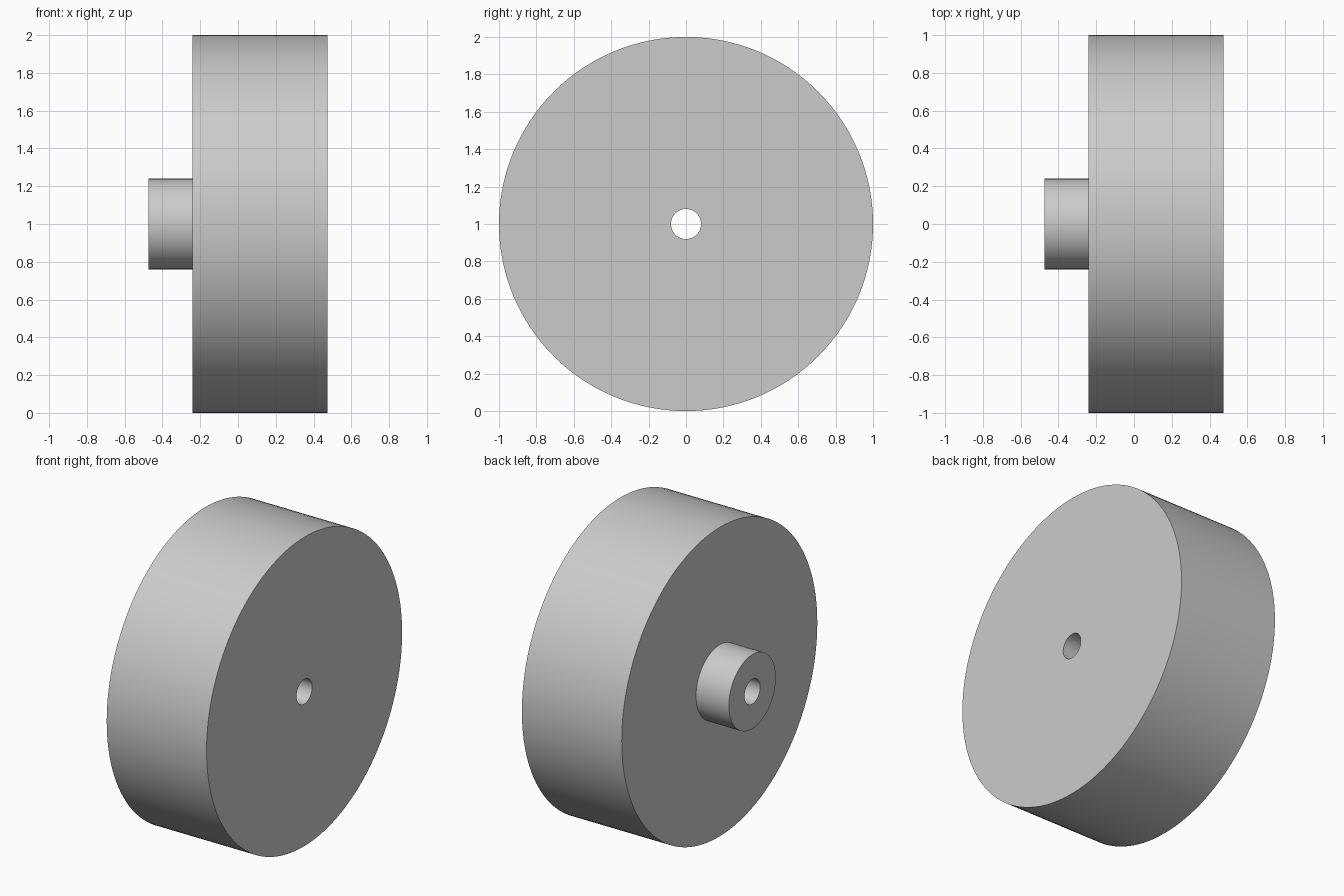
import bpy
import bmesh
import math
from mathutils import Matrix, Vector

cube = bpy.data.objects.get("Cube")
if cube:
    bpy.data.objects.remove(cube, do_unlink=True)

SEGMENTS = 128
WHEEL_RADIUS, HUB_RADIUS, BORE_RADIUS = 1.0, 0.24, 0.08
HUB_END, WHEEL_BACK, WHEEL_FACE = -0.475, -0.24, 0.475

# Plain grey material
grey = bpy.data.materials.new("light_grey")
grey.use_nodes = True
colour = (0.6, 0.6, 0.6, 1.0)
grey.diffuse_color = colour
grey.node_tree.nodes["Principled BSDF"].inputs["Base Color"].default_value = colour


def lathe(name, profile, material):
    """Spin a closed (x, radius) profile around the x axis."""
    bm = bmesh.new()
    verts = [bm.verts.new((x, 0, r)) for x, r in profile]
    edges = [bm.edges.new((v, verts[(i + 1) % len(verts)]))
             for i, v in enumerate(verts)]
    bmesh.ops.spin(bm, geom=verts + edges, cent=Vector(), axis=(1, 0, 0),
                   angle=math.tau, steps=SEGMENTS, use_merge=True)
    bmesh.ops.remove_doubles(bm, verts=bm.verts, dist=0.0001)
    bmesh.ops.recalc_face_normals(bm, faces=bm.faces)
    bmesh.ops.transform(bm, matrix=Matrix.Translation((0, 0, WHEEL_RADIUS)),
                        verts=bm.verts)
    mesh = bpy.data.meshes.new(name)
    bm.to_mesh(mesh)
    bm.free()
    mesh.materials.append(material)
    obj = bpy.data.objects.new(name, mesh)
    bpy.context.collection.objects.link(obj)
    bpy.ops.object.select_all(action="DESELECT")
    obj.select_set(True)
    bpy.context.view_layer.objects.active = obj
    bpy.ops.object.shade_smooth_by_angle(angle=math.radians(30))
    return obj


# Solid wheel with a hub on one side and a bore through both
lathe("wheel_with_hub", [
    (HUB_END, BORE_RADIUS),
    (HUB_END, HUB_RADIUS),
    (WHEEL_BACK, HUB_RADIUS),
    (WHEEL_BACK, WHEEL_RADIUS),
    (WHEEL_FACE, WHEEL_RADIUS),
    (WHEEL_FACE, BORE_RADIUS),
], grey)
